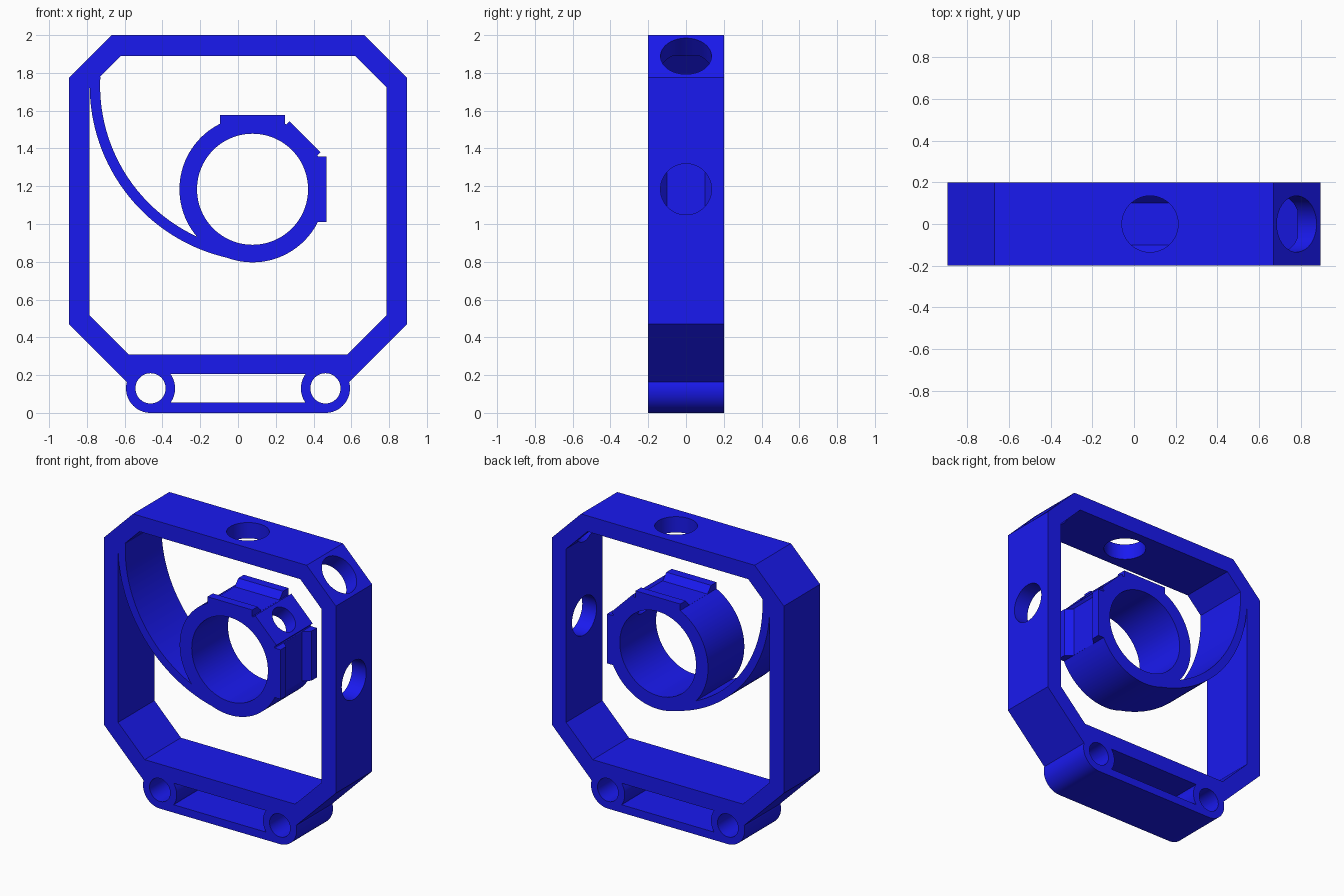
import bpy
from math import radians, sin, cos, asin, pi
from mathutils import Matrix

if "Cube" in bpy.data.objects:
    bpy.data.objects.remove(bpy.data.objects["Cube"])

HALF = 0.2                  # half the depth of every part
CX, CZ = 0.077, 1.184       # centre of the ring

blue = bpy.data.materials.new("blue_plastic")
blue.use_nodes = True
blue.diffuse_color = (0.01, 0.01, 0.87, 1)
blue.node_tree.nodes["Principled BSDF"].inputs["Base Color"].default_value = blue.diffuse_color


def arc(cx, cz, r, start, end, n):
    """Points on an arc, angles in degrees."""
    angles = [radians(start + (end - start) * i / n) for i in range(n + 1)]
    return [(cx + r * cos(a), cz + r * sin(a)) for a in angles]


def circle(cx, cz, r, n=72):
    return arc(cx, cz, r, 0, 360, n)[:-1]


def mirrored(right_side):
    """Close a right-hand outline with its mirror image."""
    return right_side + [(-x, z) for x, z in reversed(right_side)]


def prism(name, outline, half=HALF, matrix=None):
    """Extrude an x-z outline along y."""
    n = len(outline)
    verts = [(x, y, z) for y in (-half, half) for x, z in outline]
    faces = [list(range(n)), list(range(2 * n - 1, n - 1, -1))]
    faces += [[(i + 1) % n, i, n + i, n + (i + 1) % n] for i in range(n)]
    mesh = bpy.data.meshes.new(name)
    mesh.from_pydata(verts, [], faces)
    if matrix:
        mesh.transform(matrix)
    mesh.materials.append(blue)
    ob = bpy.data.objects.new(name, mesh)
    bpy.context.collection.objects.link(ob)
    bpy.context.view_layer.objects.active = ob
    bpy.ops.object.mode_set(mode='EDIT')
    bpy.ops.mesh.select_all(action='SELECT')
    bpy.ops.mesh.normals_make_consistent(inside=False)
    bpy.ops.object.mode_set(mode='OBJECT')
    return ob


def combine(target, tool, operation):
    """Apply a boolean and discard the tool."""
    tool.hide_render = True
    mod = target.modifiers.new("boolean", 'BOOLEAN')
    mod.operation, mod.solver, mod.object = operation, 'EXACT', tool
    bpy.context.view_layer.objects.active = target
    bpy.ops.object.modifier_apply(modifier=mod.name)
    bpy.data.objects.remove(tool)


def radial(angle):
    """Local z becomes the direction out of the ring, tilted towards +x."""
    return Matrix.Translation((CX, 0, CZ)) @ Matrix.Rotation(radians(angle), 4, 'Y')


def radial_hole(target, angle, r, near, far):
    m = radial(angle) @ Matrix.Translation((0, 0, (near + far) / 2)) @ Matrix.Rotation(pi / 2, 4, 'X')
    combine(target, prism("hole_cutter", circle(0, 0, r), (far - near) / 2, m), 'DIFFERENCE')


# Eight-sided frame joined to the rounded foot
frame = prism("frame", mirrored([(0.67, 2), (0.895, 1.775), (0.895, 0.47), (0.585, 0.16)]))
PIN_X, PIN_Z, PIN_R = 0.463, 0.13, 0.13
foot = prism("foot", mirrored(arc(PIN_X, PIN_Z, PIN_R, 90, -90, 32)))
combine(frame, foot, 'UNION')
opening = prism("opening_cutter", mirrored([(0.62, 1.89), (0.785, 1.725), (0.785, 0.515), (0.58, 0.31)]), 0.3)
combine(frame, opening, 'DIFFERENCE')

# Slot and pin holes in the foot
bend = asin(0.075 / PIN_R) * 180 / pi
slot = prism("slot_cutter", mirrored(arc(PIN_X, PIN_Z, PIN_R, 180 - bend, 180 + bend, 16)), 0.3)
combine(frame, slot, 'DIFFERENCE')
for side in (-1, 1):
    combine(frame, prism("pin_cutter", circle(side * PIN_X, PIN_Z, 0.08, 48), 0.3), 'DIFFERENCE')

# Access holes: top, corner and side of the frame
for angle in (0, 45, 90):
    radial_hole(frame, angle, 0.135, 0.55, 1.2)

# Ring with mounting pads
ring = prism("ring", circle(CX, CZ, 0.387, 96))
for angle, half_width in ((0, 0.1725), (45, 0.116), (90, 0.1725)):
    pad = prism("pad", mirrored([(half_width, 0.392), (half_width, 0.31)]), HALF, radial(angle))
    combine(ring, pad, 'UNION')
combine(ring, prism("bore_cutter", circle(CX, CZ, 0.294, 96), 0.3), 'DIFFERENCE')

# Flared channels leave a rail at the front and back of two pads
for angle in (0, 90):
    flare = mirrored([(0.1, 0.347), (0.14, 0.392), (0.14, 0.45)])
    m = radial(angle) @ Matrix.Rotation(pi / 2, 4, 'Z')
    combine(ring, prism("channel_cutter", flare, 0.18, m), 'DIFFERENCE')
radial_hole(ring, 45, 0.09, 0.2, 0.5)

# Curved spring arm from the frame to the ring
arm = prism("spring_arm", arc(0.15, 1.733, 0.935, 177, 265, 48) + arc(0.15, 1.733, 0.88, 265, 177, 48))

for ob in (frame, ring, arm):
    bpy.ops.object.select_all(action='DESELECT')
    ob.select_set(True)
    bpy.context.view_layer.objects.active = ob
    bpy.ops.object.shade_smooth_by_angle(angle=radians(30))
